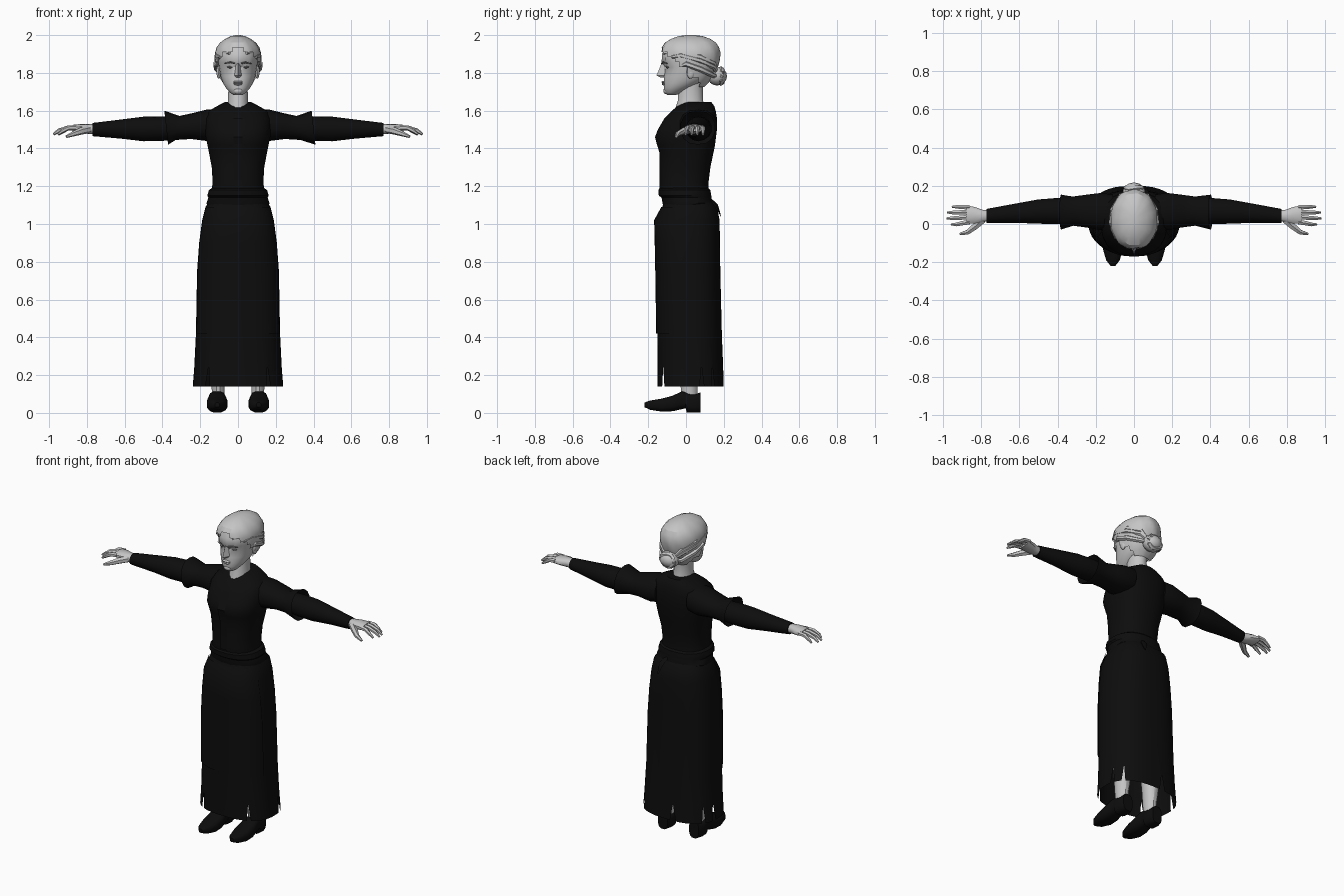
import bpy, bmesh, math
from mathutils import Vector


def material(name, v):
    m = bpy.data.materials.new(name)
    m.diffuse_color = (v, v, v, 1)
    return m


BLACK = material("black cloth", 0.004)
PALE = material("pale grey", 0.56)
SHADE = material("mid grey", 0.2)


def finish(name, bm, mat, angle=35):
    bmesh.ops.recalc_face_normals(bm, faces=bm.faces)
    me = bpy.data.meshes.new(name)
    bm.to_mesh(me)
    bm.free()
    me.materials.append(mat)
    ob = bpy.data.objects.new(name, me)
    bpy.context.collection.objects.link(ob)
    bpy.ops.object.select_all(action='DESELECT')
    ob.select_set(True)
    bpy.context.view_layer.objects.active = ob
    bpy.ops.object.shade_smooth_by_angle(angle=math.radians(angle))
    return ob


def skin(rings, caps=True):
    """Join point rings into a tube."""
    bm = bmesh.new()
    rows = [[bm.verts.new(p) for p in r] for r in rings]
    n = len(rows[0])
    for a, b in zip(rows, rows[1:]):
        for i in range(n):
            bm.faces.new((a[i], a[(i + 1) % n], b[(i + 1) % n], b[i]))
    if caps:
        bm.faces.new(rows[0])
        bm.faces.new(rows[-1])
    return bm, rows


def oval(n, ru, rv, power=2.0):
    out = []
    for i in range(n):
        a = 2 * math.pi * (i + 0.5) / n
        c, s = math.cos(a), math.sin(a)
        out.append((ru * math.copysign(abs(c) ** (2 / power), c),
                    rv * math.copysign(abs(s) ** (2 / power), s)))
    return out


def upright(specs, n, power=2.0, grow=0.0):
    """Horizontal rings from (z, half width, front y, back y)."""
    return [[(u, (f + b) / 2 + v, z) for u, v in oval(n, rx + grow, (b - f) / 2 + grow, power)]
            for z, rx, f, b in specs]


def sideways(specs, n, side, power=2.0):
    """Rings along x from (x at bottom, x at top, y0, y1, z0, z1)."""
    rings = []
    for xb, xt, y0, y1, z0, z1 in specs:
        r = []
        for u, v in oval(n, (y1 - y0) / 2, (z1 - z0) / 2, power):
            t = v / (z1 - z0) + 0.5
            r.append((side * (xb + (xt - xb) * t), (y0 + y1) / 2 + u, (z0 + z1) / 2 + v))
        rings.append(r)
    return rings


def tube(name, pts, radii, mat, n=6, flat=1.0):
    """Tapered tube through points."""
    pts = [Vector(p) for p in pts]
    rings = []
    for i, p in enumerate(pts):
        d = (pts[min(i + 1, len(pts) - 1)] - pts[max(i - 1, 0)]).normalized()
        up = Vector((0, 0, 1)) if abs(d.z) < 0.9 else Vector((0, 1, 0))
        s = d.cross(up).normalized()
        t = s.cross(d)
        rings.append([p + s * u + t * v for u, v in oval(n, radii[i], radii[i] * flat)])
    return finish(name, skin(rings)[0], mat, 50)


def ball(name, loc, size, mat, seg=12, rows=8):
    bm = bmesh.new()
    bmesh.ops.create_uvsphere(bm, u_segments=seg, v_segments=rows, radius=1)
    for v in bm.verts:
        v.co = Vector(loc) + Vector([c * s for c, s in zip(v.co, size)])
    return finish(name, bm, mat, 40)


# Bodice with sloping shoulders
torso = [(1.08, .155, -.11, .14), (1.17, .142, -.14, .12), (1.22, .135, -.142, .12),
         (1.3, .14, -.142, .13), (1.38, .155, -.142, .147), (1.42, .163, -.155, .155),
         (1.46, .172, -.165, .16), (1.5, .175, -.15, .165), (1.56, .174, -.115, .165),
         (1.6, .155, -.075, .158), (1.625, .11, -.045, .15), (1.645, .07, -.012, .135)]
finish("bodice", skin(upright(torso, 24, 2.4))[0], BLACK)
placket = [[(x, y - .006, z) for x in (-.025, .025)] for z, y in
           ((1.2, -.142), (1.38, -.142), (1.46, -.165), (1.56, -.115))]
bm = bmesh.new()
rows = [[bm.verts.new(p) for p in r] for r in placket]
for a, b in zip(rows, rows[1:]):
    bm.faces.new((a[0], a[1], b[1], b[0]))
finish("placket", bm, BLACK)

# Waist sash and its hanging tail
sash = [(1.09, .162, -.12, .14), (1.11, .168, -.125, .145), (1.14, .158, -.13, .135),
        (1.15, .164, -.145, .135), (1.18, .155, -.148, .13), (1.19, .14, -.14, .12)]
finish("sash", skin(upright(sash, 24, 2.3))[0], BLACK)
tube("sash_tail", [(.04, .12, 1.14), (.06, .16, 1.1), (.07, .185, 1.04)], [.012, .02, .004], BLACK, 5, .4)

# Skirt with triangular slits in the hem
skirt = [(1.13, .145, -.115, .13), (1.09, .172, -.125, .165), (1.02, .19, -.163, .178),
         (.9, .206, -.16, .18), (.75, .217, -.157, .182), (.42, .223, -.152, .19),
         (.24, .232, -.15, .197), (.14, .24, -.15, .2)]
bm, rows = skin(upright(skirt, 48, 2.5), False)
gone = []
for i in (1, 4, 19, 22, 30, 40, 12):
    a, b = rows[-2][i], rows[-2][i + 1]
    mid = (a.co + b.co) / 2
    a.co = mid + (a.co - mid) * .1
    b.co = mid + (b.co - mid) * .1
    gone += [f for f in bm.faces if all(v in f.verts for v in (a, b, rows[-1][i]))]
bmesh.ops.delete(bm, geom=gone, context='FACES')
finish("skirt", bm, BLACK)

# Apron layer over the front of the skirt
bm, _ = skin(upright(skirt[1:6], 48, 2.5, .006), False)
bmesh.ops.delete(bm, geom=[f for f in bm.faces if f.calc_center_median().y > -.06], context='FACES')
finish("apron", bm, BLACK)

for s in (-1, 1):
    # Puffed upper sleeve with a flared edge
    bot = .41 if s > 0 else .37
    upper = [(.11, .11, -.03, .155, 1.45, 1.61), (.17, .17, -.035, .165, 1.44, 1.605),
             (.25, .25, -.02, .155, 1.45, 1.585), (.33, .31, -.01, .145, 1.445, 1.572),
             (bot, .39, -.03, .155, 1.42, 1.6), (.35, .345, 0, .13, 1.46, 1.56)]
    finish("upper_sleeve", skin(sideways(upper, 14, s, 2.3))[0], BLACK)
    # Tapered lower sleeve
    lower = [(.28, .28, .01, .13, 1.45, 1.565), (.4, .4, -.002, .138, 1.44, 1.57),
             (.5, .5, .0, .13, 1.438, 1.568), (.62, .62, .005, .108, 1.452, 1.553),
             (.77, .77, .005, .08, 1.465, 1.535)]
    finish("lower_sleeve", skin(sideways(lower, 14, s))[0], BLACK)
    # Palm, fingers and thumb
    palm = [(.74, .74, .018, .07, 1.475, 1.525), (.79, .79, .01, .075, 1.477, 1.53),
            (.83, .83, .002, .09, 1.482, 1.53), (.875, .875, .0, .1, 1.49, 1.525)]
    finish("palm", skin(sideways(palm, 10, s, 2.4))[0], PALE, 45)
    for y0, y1, tip in ((.01, -.002, .955), (.037, .03, .978), (.063, .06, .975), (.088, .09, .95)):
        tube("finger", [(s * .86, y0, 1.51), (s * .9, (y0 + y1) / 2, 1.508),
                        (s * (tip - .03), y1, 1.495), (s * tip, y1, 1.474)],
             [.014, .013, .011, .006], PALE)
    tube("thumb", [(s * .79, .022, 1.5), (s * .83, -.012, 1.492), (s * .87, -.043, 1.478),
                   (s * .91, -.052, 1.462)], [.02, .019, .014, .007], PALE)
    # Stockinged leg
    leg = [(.06, .032, -.02, .06), (.14, .036, -.03, .062), (.25, .045, -.035, .075),
           (.4, .06, -.05, .09), (.7, .075, -.07, .1)]
    finish("leg", skin([[(x + s * .105, y, z) for x, y, z in r] for r in upright(leg, 12)])[0], PALE)
    # Heeled shoe, lofted from toe to heel: y, half width, sole z, top z
    shoe = [(-.22, .012, .03, .055), (-.19, .036, .016, .066), (-.13, .054, .006, .076),
            (-.07, .055, .008, .092), (-.025, .047, .018, .114), (-.002, .044, .024, .112),
            (.004, .046, .0, .11), (.045, .047, .0, .098), (.078, .034, .0, .11)]
    rings = [[(s * .11 + u, y, (a + b) / 2 + v) for u, v in oval(12, w, (b - a) / 2, 3)]
             for y, w, a, b in shoe]
    finish("shoe", skin(rings)[0], BLACK, 40)

# Neck and head
neck = [(1.54, .075, -.07, .12), (1.6, .064, -.062, .105), (1.65, .054, -.045, .092),
        (1.72, .052, -.04, .09), (1.77, .055, -.03, .1)]
finish("neck", skin(upright(neck, 16))[0], PALE)
head = [(1.684, .026, -.1, -.05), (1.695, .042, -.113, -.02), (1.72, .064, -.118, .03),
        (1.745, .079, -.118, .08), (1.78, .092, -.118, .13), (1.83, .101, -.119, .15),
        (1.855, .104, -.13, .16), (1.9, .107, -.128, .16), (1.95, .09, -.1, .14)]
bm, rows = skin(upright(head, 28, 2.1))
for v in bm.verts:
    # Sunken eye sockets
    d = math.hypot((abs(v.co.x) - .042) / .03, (v.co.z - 1.832) / .02)
    if v.co.y < -.04 and d < 1.2:
        v.co.y += .01
finish("head", bm, PALE, 40)

# Nose, lips, chin and small face details
bm, _ = skin([[(-.011, -.115, 1.85), (0, -.13, 1.85), (.011, -.115, 1.85)],
              [(-.015, -.112, 1.81), (0, -.146, 1.81), (.015, -.112, 1.81)],
              [(-.021, -.11, 1.786), (0, -.157, 1.787), (.021, -.11, 1.786)],
              [(-.015, -.11, 1.777), (0, -.135, 1.775), (.015, -.11, 1.777)]])
finish("nose", bm, PALE, 40)
ball("upper_lip", (0, -.118, 1.752), (.026, .012, .006), PALE)
ball("lower_lip", (0, -.117, 1.74), (.022, .011, .006), PALE)
ball("mouth_line", (0, -.119, 1.746), (.027, .008, .0022), SHADE)
ball("chin", (0, -.104, 1.705), (.026, .016, .018), PALE)
for s in (-1, 1):
    ball("eye", (s * .042, -.098, 1.83), (.017, .009, .006), SHADE)
    tube("brow", [(s * .016, -.128, 1.85), (s * .04, -.122, 1.856), (s * .07, -.1, 1.85)],
         [.004, .005, .003], SHADE, 5)
    ball("ear", (s * .102, .025, 1.805), (.012, .022, .036), PALE)

# Swept-back hair, wavy, cut away around the face
hair = [(1.725, .062, -.02, .095), (1.75, .088, -.07, .12), (1.775, .104, -.1, .14),
        (1.8, .112, -.118, .155), (1.83, .118, -.125, .168), (1.86, .122, -.13, .176),
        (1.885, .123, -.133, .18), (1.91, .121, -.134, .18), (1.935, .112, -.128, .174),
        (1.96, .094, -.112, .16), (1.98, .068, -.08, .13), (1.994, .038, -.04, .09), (2.0, .012, 0, .05)]
bm, rows = skin(upright(hair, 40, 2.1))
for j, row in enumerate(rows):
    for i, v in enumerate(row):
        k = 1 + .016 * math.sin(i * math.pi / 2 + j * .9)
        v.co.x *= k
        v.co.y = .02 + (v.co.y - .02) * k
cut = []
for f in bm.faces:
    c = f.calc_center_median()
    if c.y < .07 and c.z < 1.9 - (c.y + .1) * .85:
        cut.append(f)
bmesh.ops.delete(bm, geom=cut, context='FACES')
finish("hair", bm, PALE, 22)

# Hair rolls from brow to bun
for s in (-1, 1):
    for z, y, w in ((1.905, -.118, .045), (1.885, -.075, .094), (1.84, -.02, .112)):
        tube("hair_roll", [(s * w, y, z), (s * (w * .5 + .062), y * .5 + .01, z + .008),
                           (s * .112, .075, z - .02), (s * .07, .148, z - .055), (s * .02, .165, 1.785)],
             [.008, .015, .015, .013, .008], PALE, 6)

# Coiled bun
ball("bun", (0, .165, 1.783), (.06, .052, .05), PALE, 14, 8)
coil = [(.042 * math.cos(a), .185 + .004 * math.sin(2 * a), 1.783 + .036 * math.sin(a))
        for a in [i * math.pi / 6 for i in range(13)]]
tube("bun_coil", coil, [.016] * 13, PALE, 6)
